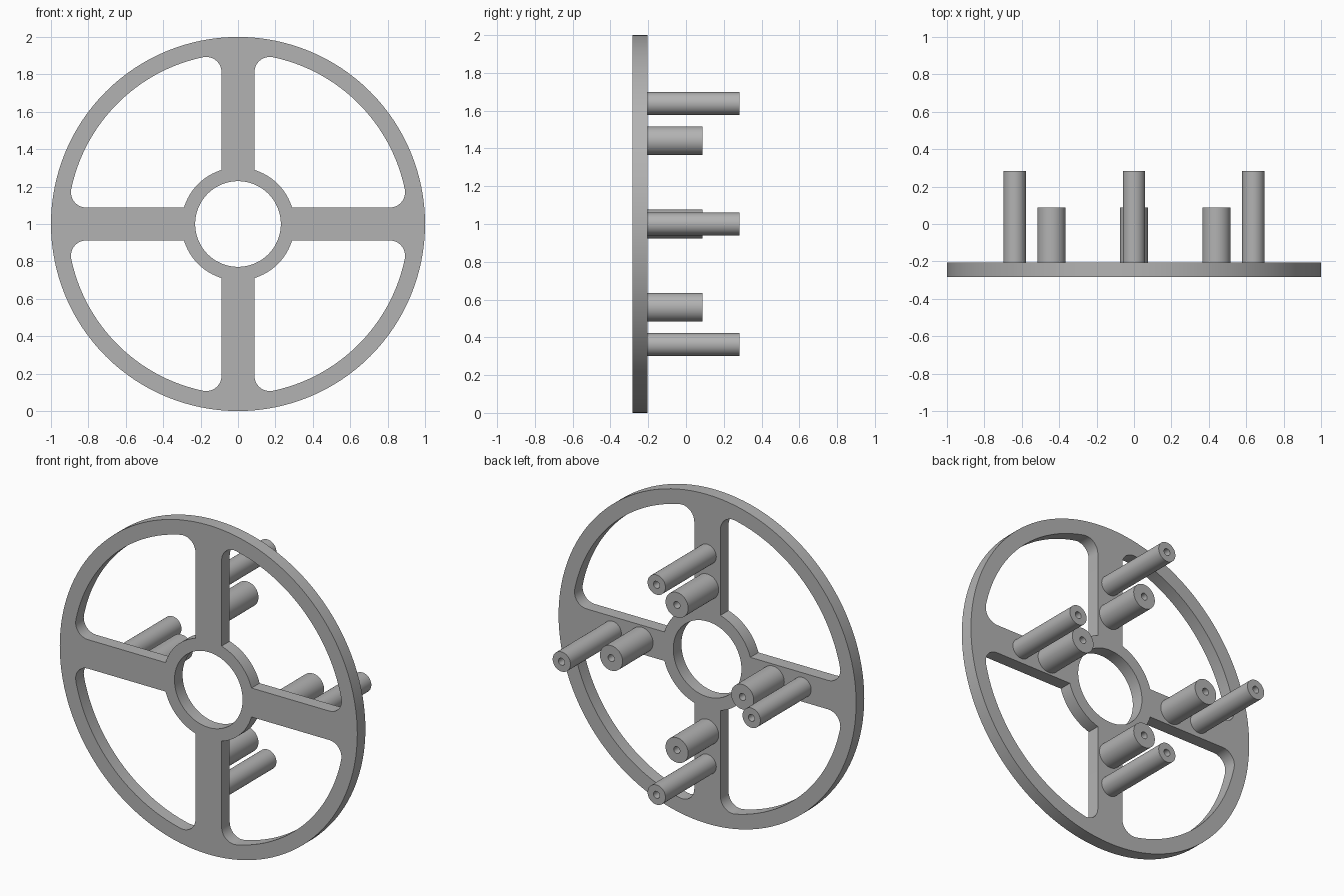
import bpy, bmesh
from math import sin, cos, pi, sqrt, atan2, asin, radians
from mathutils import Matrix, Vector

cube = bpy.data.objects.get("Cube")
if cube:
    bpy.data.objects.remove(cube, do_unlink=True)

FRONT, BACK = -0.283, -0.205      # plate faces
RIM, RIM_IN = 1.0, 0.911          # rim radii
HUB, HOLE = 0.302, 0.229          # hub radii
SPOKE, FILLET = 0.088, 0.082      # spoke half width, window corner radius

grey = bpy.data.materials.new("grey")
grey.use_nodes = True
colour = (0.45, 0.45, 0.45, 1)
grey.diffuse_color = colour
grey.node_tree.nodes["Principled BSDF"].inputs["Base Color"].default_value = colour


def arc(cx, cy, r, a, b, n):
    return [(cx + r * cos(a + (b - a) * i / n), cy + r * sin(a + (b - a) * i / n))
            for i in range(n + 1)]


def circle(r, n=128):
    return arc(0, 0, r, 0, 2 * pi, n)[:-1]


def window():
    """Quarter opening: hub arc, two spoke sides, rim arc with rounded corners."""
    near = SPOKE + FILLET
    far = sqrt((RIM_IN - FILLET) ** 2 - near ** 2)
    t = atan2(near, far)
    h = asin(SPOKE / HUB)
    return (arc(far, near, FILLET, -pi / 2, t, 10)
            + arc(0, 0, RIM_IN, t, pi / 2 - t, 32)[1:-1]
            + arc(near, far, FILLET, pi / 2 - t, pi, 10)
            + arc(0, 0, HUB, pi / 2 - h, h, 16))


def finish(obj):
    obj.data.materials.clear()
    obj.data.materials.append(grey)
    bpy.ops.object.select_all(action='DESELECT')
    obj.select_set(True)
    bpy.context.view_layer.objects.active = obj
    bpy.ops.object.shade_smooth_by_angle(angle=radians(30))


def make_wheel():
    curve = bpy.data.curves.new("wheel_outline", 'CURVE')
    curve.dimensions = '2D'
    curve.fill_mode = 'BOTH'
    curve.extrude = (BACK - FRONT) / 2
    loops = [circle(RIM), circle(HOLE)]
    for k in range(4):
        turn = Matrix.Rotation(k * pi / 2, 2)
        loops.append([turn @ Vector(p) for p in window()])
    for loop in loops:
        spline = curve.splines.new('POLY')
        spline.points.add(len(loop) - 1)
        for point, (x, y) in zip(spline.points, loop):
            point.co = (x, y, 0, 1)
        spline.use_cyclic_u = True
    source = bpy.data.objects.new("wheel_outline", curve)
    bpy.context.collection.objects.link(source)
    graph = bpy.context.evaluated_depsgraph_get()
    mesh = bpy.data.meshes.new_from_object(source.evaluated_get(graph))
    bpy.data.objects.remove(source, do_unlink=True)

    # Stand the plate upright
    bm = bmesh.new()
    bm.from_mesh(mesh)
    bmesh.ops.remove_doubles(bm, verts=bm.verts, dist=0.0001)
    bm.transform(Matrix.Translation((0, (FRONT + BACK) / 2, 1)) @ Matrix.Rotation(pi / 2, 4, 'X'))
    bmesh.ops.recalc_face_normals(bm, faces=bm.faces)
    bm.to_mesh(mesh)
    bm.free()
    obj = bpy.data.objects.new("spoked_wheel", mesh)
    bpy.context.collection.objects.link(obj)
    finish(obj)


def make_peg(name, x, z, r, end, bore=0.021, depth=0.2):
    """Round post with a blind hole in its end, turned about the y axis."""
    bm = bmesh.new()
    start = BACK - 0.01
    profile = [(0, start), (r, start), (r, end), (bore, end),
               (bore, end - depth), (0, end - depth)]
    verts = [bm.verts.new((a, b, 0)) for a, b in profile]
    edges = [bm.edges.new(pair) for pair in zip(verts, verts[1:])]
    bmesh.ops.spin(bm, geom=verts + edges, cent=(0, 0, 0), axis=(0, 1, 0),
                   angle=2 * pi, steps=48)
    bmesh.ops.remove_doubles(bm, verts=bm.verts, dist=0.0001)
    bmesh.ops.recalc_face_normals(bm, faces=bm.faces)
    mesh = bpy.data.meshes.new(name)
    bm.to_mesh(mesh)
    bm.free()
    obj = bpy.data.objects.new(name, mesh)
    obj.location = (x, 0, z)
    bpy.context.collection.objects.link(obj)
    finish(obj)


make_wheel()

# One short and one long peg on each spoke
for side, dx, dz in (("left", 1, 0), ("top", 0, 1), ("right", -1, 0), ("bottom", 0, -1)):
    make_peg("short_peg_" + side, dx * 0.441, 1 + dz * 0.441, 0.076, 0.088)
    make_peg("long_peg_" + side, dx * 0.638, 1 + dz * 0.638, 0.06, 0.283)
